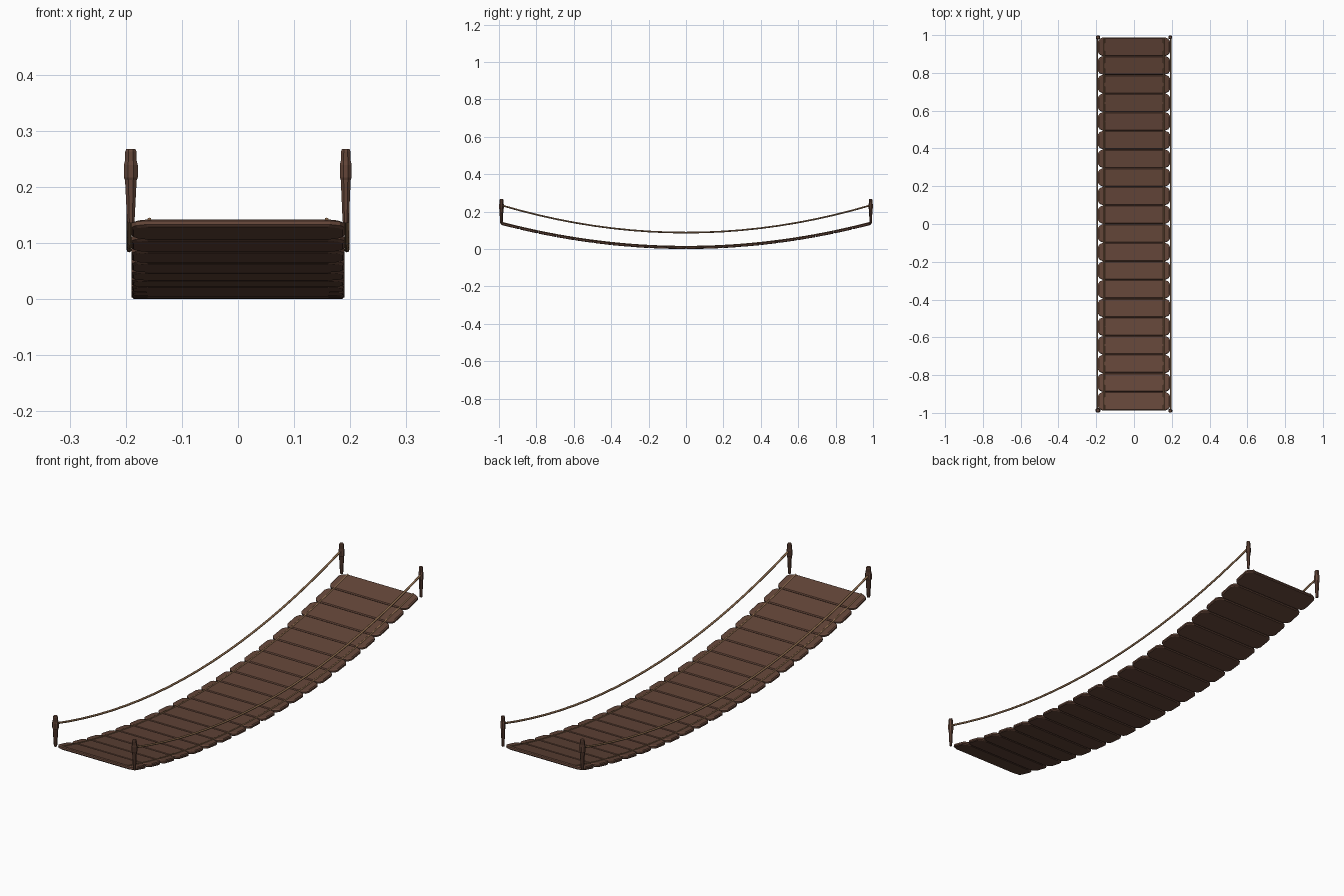
import bpy, bmesh, math
from mathutils import Vector, Matrix

if "Cube" in bpy.data.objects:
    bpy.data.objects.remove(bpy.data.objects["Cube"])


def mat(name, col):
    m = bpy.data.materials.new(name)
    m.diffuse_color = (*col, 1)
    m.use_nodes = True
    m.node_tree.nodes["Principled BSDF"].inputs["Base Color"].default_value = m.diffuse_color
    return m


WOOD = mat("dark brown wood", (0.125, 0.060, 0.040))
ROPE = mat("tan rope", (0.27, 0.15, 0.075))


def from_rings(name, rings, material):
    """Skin a stack of equal-sized point rings and cap both ends."""
    bm = bmesh.new()
    vs = [[bm.verts.new(p) for p in r] for r in rings]
    n = len(vs[0])
    for a, b in zip(vs, vs[1:]):
        for i in range(n):
            bm.faces.new((a[i], a[(i + 1) % n], b[(i + 1) % n], b[i]))
    bm.faces.new(vs[0][::-1])
    bm.faces.new(vs[-1])
    bmesh.ops.recalc_face_normals(bm, faces=bm.faces)
    me = bpy.data.meshes.new(name)
    bm.to_mesh(me)
    bm.free()
    me.materials.append(material)
    ob = bpy.data.objects.new(name, me)
    bpy.context.collection.objects.link(ob)
    return ob


SAG = 0.1325


def deck_z(y):
    return 0.0075 + SAG * y * y


# planks: octagonal outline with softened top and bottom edges
def outline(hx, hy, z):
    cx, cy = 0.026, 0.02
    q = [(hx, hy - cy), (hx - cx * 0.3, hy - cy * 0.4), (hx - cx, hy)]
    pts = q + [(-x, y) for x, y in q[::-1]]
    pts += [(-x, -y) for x, y in q] + [(x, -y) for x, y in q[::-1]]
    return [Vector((x, y, z)) for x, y in pts]


COUNT, PITCH = 20, 0.0988
for i in range(COUNT):
    y = (i - (COUNT - 1) / 2) * PITCH
    ang = math.atan(2 * SAG * y)
    hy = 0.5 * PITCH / math.cos(ang) - 0.0005
    rings = [outline(0.19 - d, hy - d, z) for d, z in
             ((0.004, -0.007), (0, -0.0035), (0, 0.0035), (0.004, 0.007))]
    ob = from_rings("plank_%02d" % (i + 1), rings, WOOD)
    ob.data.transform(Matrix.Translation((0, y, deck_z(y))) @ Matrix.Rotation(ang, 4, 'X'))


# ropes: thin tubes swept along a sagging path
def rope(name, x, zfun, half, radius, steps=40, sides=8):
    rings = []
    for k in range(steps + 1):
        y = -half + 2 * half * k / steps
        s = (zfun(y + 1e-3) - zfun(y - 1e-3)) / 2e-3
        nrm = Vector((0, -s, 1)).normalized()
        c = Vector((x, y, zfun(y)))
        rings.append([c + radius * (math.cos(t) * Vector((1, 0, 0)) + math.sin(t) * nrm)
                      for t in (2 * math.pi * j / sides for j in range(sides))])
    ob = from_rings(name, rings, ROPE)
    for p in ob.data.polygons:
        p.use_smooth = len(p.vertices) == 4


for side, s in (("left", -1), ("right", 1)):
    rope("deck_rope_" + side, s * 0.158, lambda y: deck_z(y) + 0.0062, 0.984, 0.0035)
    rope("hand_rope_" + side, s * 0.194, lambda y: 0.088 + 0.15 * y * y, 0.987, 0.0045, 20)

# posts: tapered shaft, collar and cap
PROFILE = [(0.136, 0.0065), (0.145, 0.0075), (0.212, 0.0112), (0.217, 0.0135), (0.239, 0.0135),
           (0.247, 0.0112), (0.263, 0.0108), (0.268, 0.0085)]
for name, x, y, k in (("front_left_post", -0.191, -0.9865, 1.0),
                      ("front_right_post", 0.192, -0.9885, 0.85),
                      ("back_left_post", -0.191, 0.9875, 0.92),
                      ("back_right_post", 0.192, 0.9885, 0.8)):
    rings = [[(x + r * k * math.cos(t), y + r * k * math.sin(t), z)
              for t in (math.pi * (2 * j + 1) / 8 for j in range(8))] for z, r in PROFILE]
    from_rings(name, rings, WOOD)
